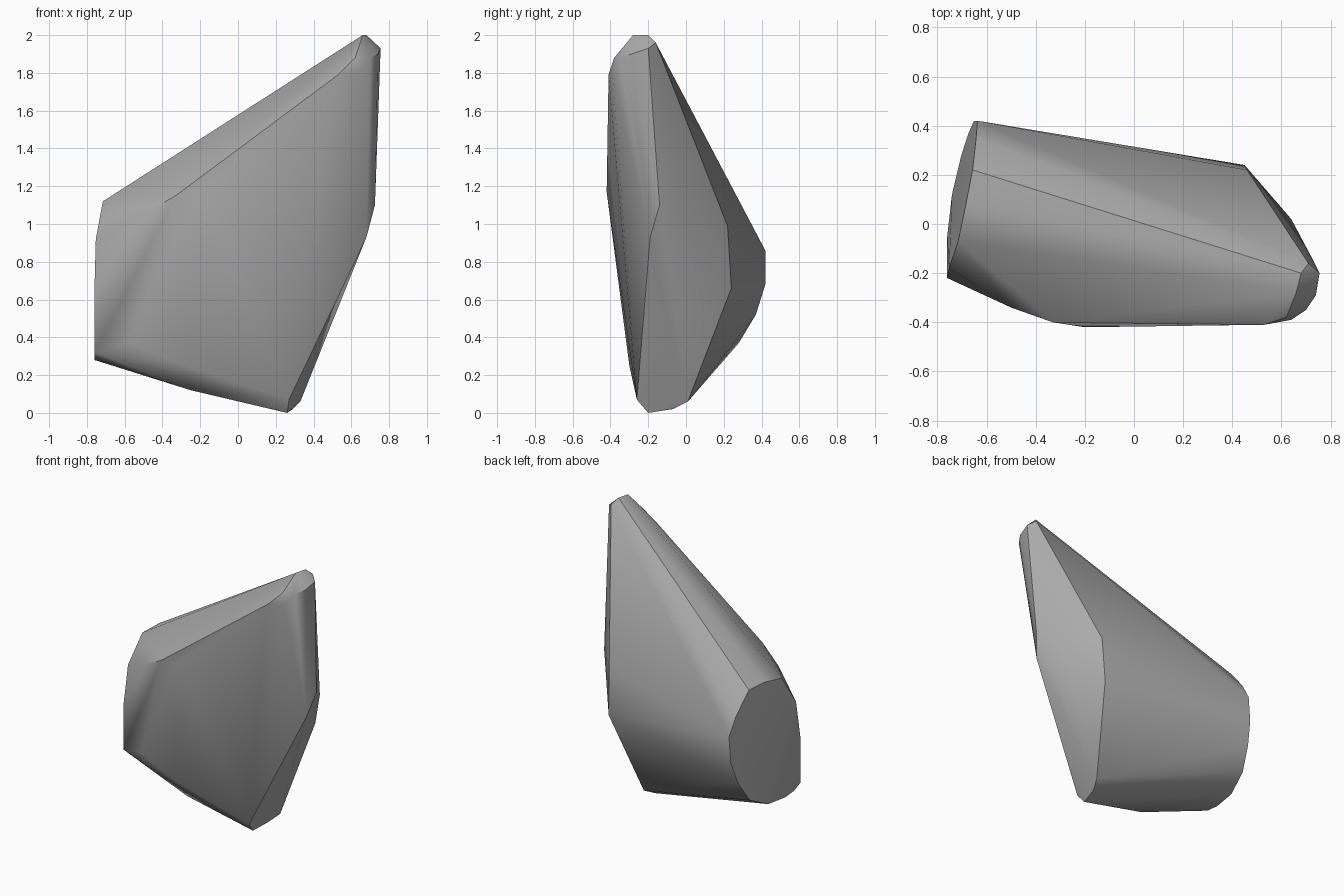
import bpy
import bmesh
from math import radians

cube = bpy.data.objects.get("Cube")
if cube:
    bpy.data.objects.remove(cube, do_unlink=True)


def make_material(name, colour):
    mat = bpy.data.materials.new(name)
    mat.use_nodes = True
    mat.diffuse_color = colour
    mat.node_tree.nodes["Principled BSDF"].inputs["Base Color"].default_value = colour
    return mat


def cap_point(y, z):
    # the broken-off end lies on a slightly tilted plane
    return (max(-0.76, -0.722 + 0.2 * (y - 0.05) + 0.076 * (z - 0.72)), y, z)


# oval end cap on the low side
end_cap = [cap_point(y, z) for y, z in (
    (-0.07, 1.12), (0.08, 1.14), (0.22, 1.13), (0.35, 0.98), (0.42, 0.86),
    (0.42, 0.68), (0.37, 0.52), (0.28, 0.37), (0.12, 0.29), (-0.05, 0.28),
    (-0.15, 0.29), (-0.22, 0.32), (-0.22, 0.65), (-0.18, 0.92))]

# rounded peak
peak = [(0.66, -0.28, 2.0), (0.68, -0.2, 2.0), (0.71, -0.16, 1.96),
        (0.755, -0.2, 1.93), (0.74, -0.29, 1.9), (0.7, -0.35, 1.88),
        (0.62, -0.38, 1.88), (0.64, -0.39, 1.8), (0.53, -0.41, 1.79)]

# broad front face
front = [(-0.2, -0.42, 1.17), (-0.33, -0.4, 1.15), (-0.5, -0.34, 1.05),
         (-0.58, -0.28, 0.37), (-0.28, -0.3, 0.25), (0.27, -0.26, 0.07)]

# flat side facet and its ridge
side = [(0.725, -0.14, 1.1), (0.68, -0.19, 0.93), (0.64, 0.02, 1.0),
        (0.46, 0.22, 0.99), (0.45, 0.24, 0.66)]

# foot and underside
foot = [(0.33, 0.01, 0.06), (0.29, -0.07, 0.02), (0.26, -0.2, 0.0),
        (-0.25, -0.22, 0.12)]

# wrap the facets into one solid stone
bm = bmesh.new()
for p in end_cap + peak + front + side + foot:
    bm.verts.new(p)
hull = bmesh.ops.convex_hull(bm, input=bm.verts[:])
loose = {v for v in hull["geom_interior"] + hull["geom_unused"]
         if isinstance(v, bmesh.types.BMVert)}
bmesh.ops.delete(bm, geom=list(loose), context="VERTS")
bmesh.ops.recalc_face_normals(bm, faces=bm.faces[:])

mesh = bpy.data.meshes.new("rock")
bm.to_mesh(mesh)
bm.free()
rock = bpy.data.objects.new("rock", mesh)
bpy.context.collection.objects.link(rock)
mesh.materials.append(make_material("stone grey", (0.4, 0.4, 0.4, 1.0)))

bpy.ops.object.select_all(action="DESELECT")
rock.select_set(True)
bpy.context.view_layer.objects.active = rock
bpy.ops.object.shade_smooth_by_angle(angle=radians(35))
